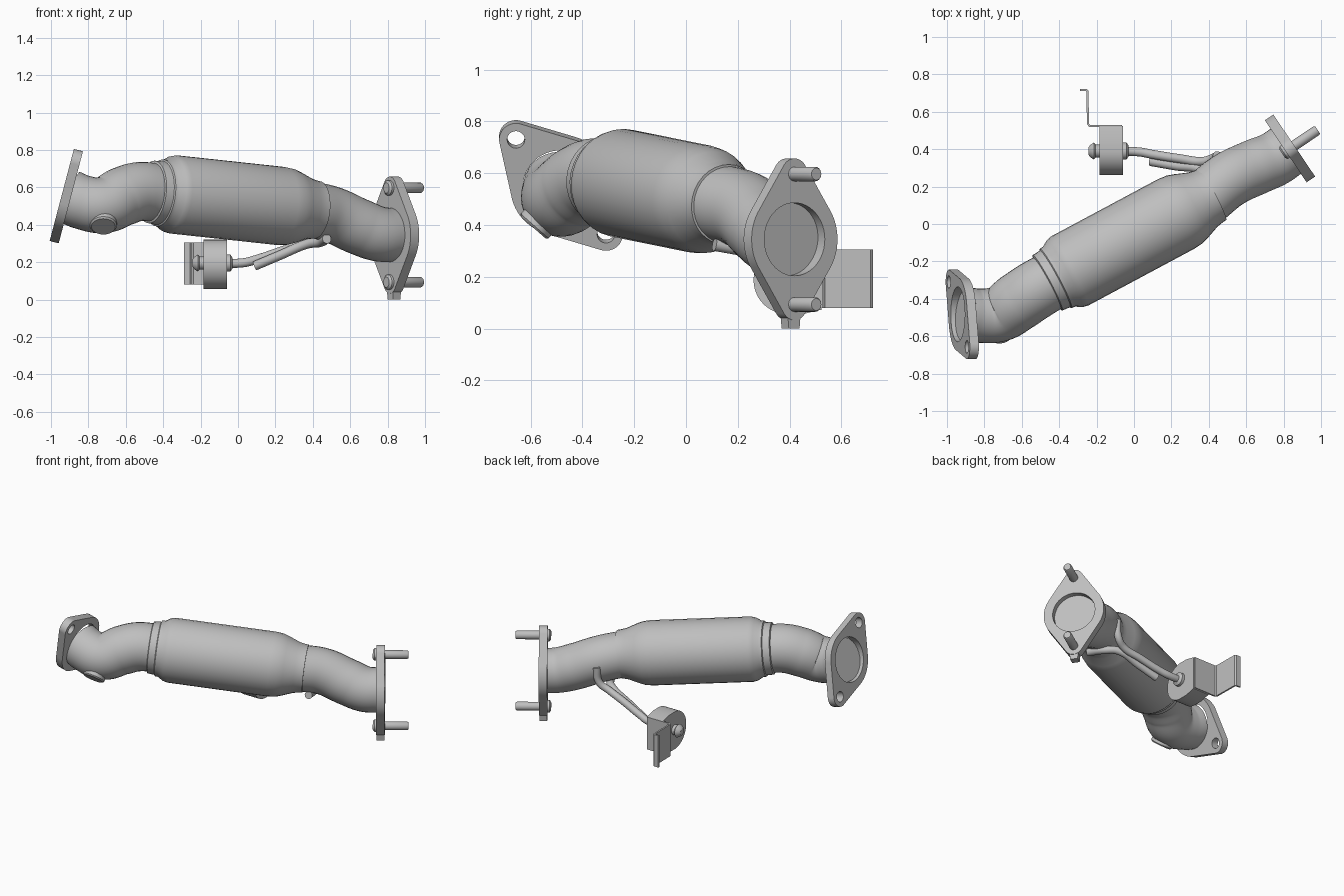
import bpy
from math import cos, sin, pi
from mathutils import Vector, Matrix

cube = bpy.data.objects.get("Cube")
if cube:
    bpy.data.objects.remove(cube, do_unlink=True)

steel = bpy.data.materials.new("grey steel")
steel.use_nodes = True
steel.diffuse_color = (0.52, 0.52, 0.52, 1)
steel.node_tree.nodes["Principled BSDF"].inputs["Base Color"].default_value = (0.52, 0.52, 0.52, 1)


def finish(ob, angle=0.6):
    """Turn into a mesh, shade it and give it the steel colour."""
    bpy.ops.object.select_all(action='DESELECT')
    ob.select_set(True)
    bpy.context.view_layer.objects.active = ob
    bpy.ops.object.convert(target='MESH')
    bpy.ops.object.shade_smooth_by_angle(angle=angle)
    ob.data.materials.clear()
    ob.data.materials.append(steel)
    return ob


def new_curve(name, dims):
    curve = bpy.data.curves.new(name, 'CURVE')
    curve.dimensions = dims
    ob = bpy.data.objects.new(name, curve)
    bpy.context.collection.objects.link(ob)
    return ob, curve


def tube(name, points, radii, smooth=True):
    """Capped round tube through points; one radius or one per point."""
    ob, curve = new_curve(name, '3D')
    curve.bevel_depth = 1
    curve.bevel_resolution = 14
    curve.use_fill_caps = True
    curve.resolution_u = 8
    if not isinstance(radii, (list, tuple)):
        radii = [radii] * len(points)
    spline = curve.splines.new('BEZIER' if smooth else 'POLY')
    pts = spline.bezier_points if smooth else spline.points
    pts.add(len(points) - 1)
    for p, co, r in zip(pts, points, radii):
        p.co = co if smooth else (*co, 1)
        p.radius = r
        if smooth:
            p.handle_left_type = p.handle_right_type = 'AUTO'
    return finish(ob)


def plate(name, outlines, center, normal, up, thickness):
    """Flat plate; the first outline is the edge, the others are holes."""
    ob, curve = new_curve(name, '2D')
    curve.fill_mode = 'BOTH'
    curve.extrude = thickness / 2
    for outline in outlines:
        spline = curve.splines.new('POLY')
        spline.points.add(len(outline) - 1)
        for p, (u, v) in zip(spline.points, outline):
            p.co = (u, v, 0, 1)
        spline.use_cyclic_u = True
    n = Vector(normal).normalized()
    x = Vector(up).cross(n).normalized()
    m = Matrix((x, n.cross(x), n)).transposed().to_4x4()
    m.translation = center
    ob.matrix_world = m
    return finish(ob)


def ring(r, v=0, count=48):
    return [(r * cos(2 * pi * i / count), v + r * sin(2 * pi * i / count)) for i in range(count)]


def two_bolt_outline(big, small, d, count=144):
    """Hull of a central circle and two end circles."""
    pts = []
    for i in range(count):
        c, s = cos(2 * pi * i / count), sin(2 * pi * i / count)
        if abs(s) > (big - small) / d:
            pts.append((small * c, small * s + (d if s > 0 else -d)))
        else:
            pts.append((big * c, big * s))
    return pts


# Main canister, turned along its own axis
start = Vector((-0.37, -0.265, 0.565))
axis = Vector((0.878, 0.47, -0.095)).normalized()
profile = [(-0.11, 0.155), (-0.105, 0.168), (-0.06, 0.172), (-0.055, 0.18), (-0.035, 0.182),
           (0.0, 0.203), (0.03, 0.21), (0.68, 0.21), (0.73, 0.205), (0.77, 0.192),
           (0.84, 0.165), (0.88, 0.157), (0.9, 0.155)]
tube("canister", [start + axis * s for s, r in profile], [r for s, r in profile], smooth=False)

# Pipes at both ends
tube("inlet_pipe",
     [(-0.9, -0.483, 0.548), (-0.83, -0.49, 0.52), (-0.72, -0.48, 0.505),
      (-0.62, -0.415, 0.55), (-0.53, -0.355, 0.577), (-0.42, -0.292, 0.57)],
     [0.145, 0.145, 0.15, 0.158, 0.158, 0.155])
out_dir = Vector((0.83, 0.56, 0)).normalized()
out_center = Vector((0.834, 0.404, 0.345))
tube("outlet_pipe",
     [start + axis * 0.86, (0.5, 0.232, 0.455), (0.65, 0.305, 0.388),
      out_center - out_dir * 0.1 + Vector((0, 0, 0.006)), out_center - out_dir * 0.02],
     [0.15, 0.15, 0.15, 0.147, 0.145])

# Sensor boss
boss = Vector((-0.72, -0.59, 0.39))
boss_dir = Vector((0, -0.66, -0.75))
tube("sensor_boss", [boss - boss_dir * 0.12, boss - boss_dir * 0.008, boss],
     [0.072, 0.072, 0.064], smooth=False)

# Inlet flange
plate("inlet_flange",
      [two_bolt_outline(0.195, 0.065, 0.257), ring(0.147), ring(0.034, 0.257), ring(0.034, -0.257)],
      (-0.918, -0.483, 0.553), (-0.967, 0, 0.255), (0.09, -0.345, 0.365), 0.05)

# Outlet flange with studs
plate("outlet_flange", [two_bolt_outline(0.2, 0.06, 0.252), ring(0.141)],
      out_center, out_dir, (0, 0, 1), 0.055)
plate("flange_tab", [[(-0.025, -0.345), (0.025, -0.345), (0.03, -0.29), (-0.03, -0.29)]],
      out_center, out_dir, (0, 0, 1), 0.05)
for side, label in ((1, "upper"), (-1, "lower")):
    c = out_center + Vector((0, 0, 0.252 * side))
    tube(label + "_stud", [c, c + out_dir * 0.17, c + out_dir * 0.178], [0.028, 0.028, 0.023], smooth=False)
    tube(label + "_stud_head", [c - out_dir * 0.05, c - out_dir * 0.04, c], [0.028, 0.04, 0.042], smooth=False)

# Hanger rods
tube("hanger_rod",
     [(-0.1, 0.39, 0.195), (0.03, 0.385, 0.197), (0.1, 0.372, 0.215), (0.24, 0.35, 0.262),
      (0.37, 0.335, 0.305), (0.43, 0.355, 0.35), (0.445, 0.365, 0.46)], 0.024)
tube("brace_rod",
     [(0.09, 0.335, 0.18), (0.22, 0.312, 0.235), (0.37, 0.285, 0.297),
      (0.435, 0.225, 0.305), (0.475, 0.11, 0.325)], 0.025)
tube("rod_collar", [(-0.07, 0.39, 0.195), (-0.04, 0.39, 0.195), (-0.03, 0.39, 0.195)],
     [0.045, 0.045, 0.03], smooth=False)

# Rubber isolator with its retaining pin
arc = [(0.13 * cos(pi / 2 + pi * i / 24), 0.132 * sin(pi / 2 + pi * i / 24)) for i in range(25)]
plate("isolator", [arc + [(0.06, -0.132), (0.133, -0.115), (0.133, 0.115), (0.06, 0.132)]],
      (-0.122, 0.391, 0.188), (1, 0, 0), (0, 0, 1), 0.125)
tube("retaining_pin", [(x, 0.39, 0.195) for x in (-0.17, -0.205, -0.215, -0.235, -0.243)],
     [0.035, 0.035, 0.045, 0.032, 0.02], smooth=False)

# Folded mounting bracket
path = [(-0.288, 0.716), (-0.255, 0.716), (-0.249, 0.71), (-0.246, 0.535), (-0.236, 0.524), (-0.065, 0.524)]
verts = [(x, y, z) for x, y in path for z in (0.08, 0.305)]
faces = [(2 * i, 2 * i + 1, 2 * i + 3, 2 * i + 2) for i in range(len(path) - 1)]
mesh = bpy.data.meshes.new("bracket")
mesh.from_pydata(verts, [], faces)
bracket = bpy.data.objects.new("bracket", mesh)
bpy.context.collection.objects.link(bracket)
solid = bracket.modifiers.new("Thickness", 'SOLIDIFY')
solid.thickness = 0.012
solid.offset = 0
finish(bracket)
